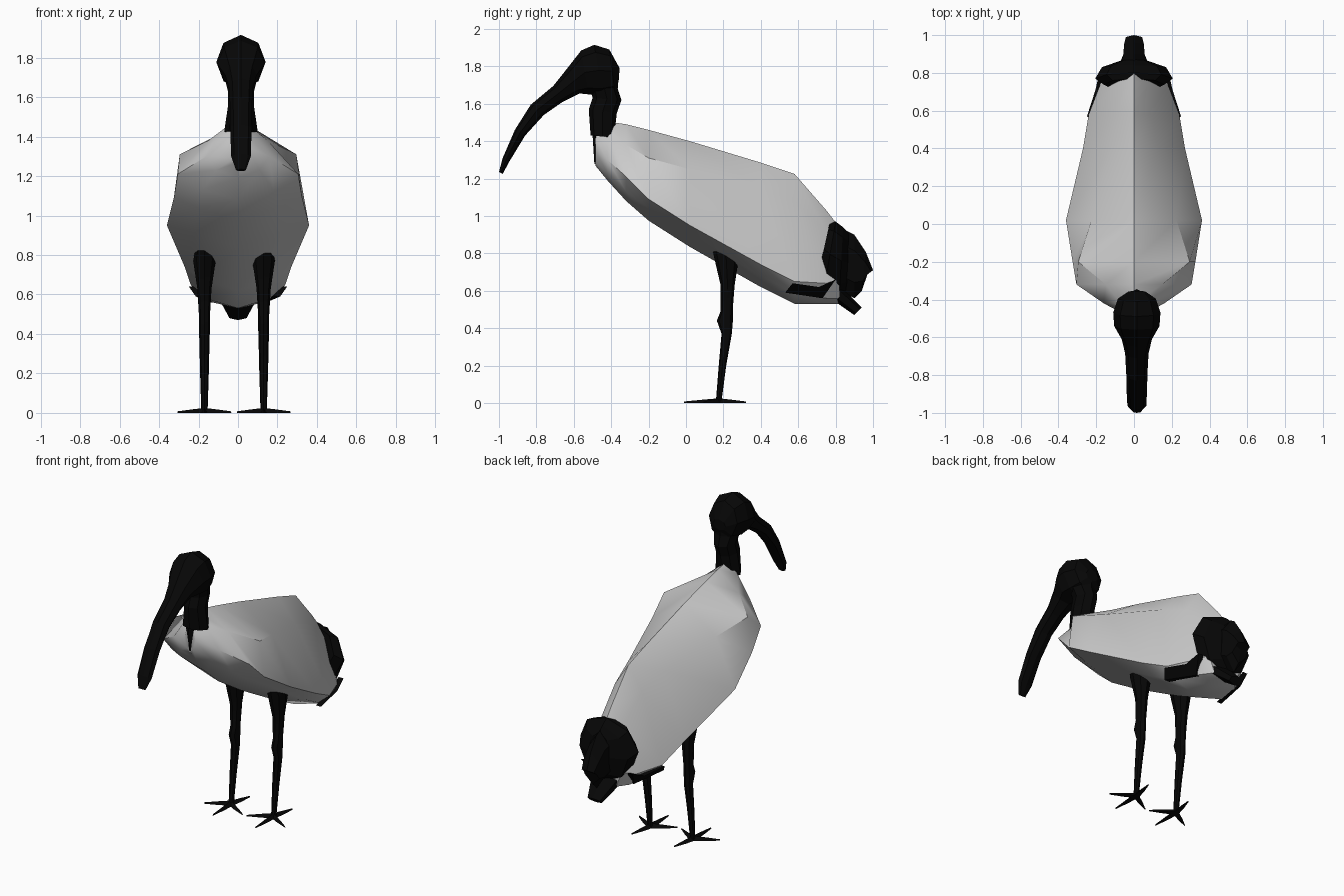
import bpy, bmesh, math
from math import sin, cos, pi

black = bpy.data.materials.new("black_plumage")
black.diffuse_color = (0.002, 0.002, 0.002, 1)


def skin(name, rings, mat=None, angle=0):
    """Join a row of closed rings into one capped mesh."""
    bm = bmesh.new()
    rows = [[bm.verts.new(p) for p in r] for r in rings]
    n = len(rows[0])
    for a, b in zip(rows, rows[1:]):
        for i in range(n):
            j = (i + 1) % n
            bm.faces.new((a[i], a[j], b[j], b[i]))
    bm.faces.new(rows[0])
    bm.faces.new(rows[-1][::-1])
    bmesh.ops.recalc_face_normals(bm, faces=bm.faces)
    me = bpy.data.meshes.new(name)
    bm.to_mesh(me)
    bm.free()
    ob = bpy.data.objects.new(name, me)
    bpy.context.collection.objects.link(ob)
    if mat:
        me.materials.append(mat)
    if angle:
        bpy.ops.object.select_all(action='DESELECT')
        ob.select_set(True)
        bpy.context.view_layer.objects.active = ob
        bpy.ops.object.shade_smooth_by_angle(angle=math.radians(angle))
    return ob


def tube(name, sections, cx=0, n=8, mat=black, angle=0):
    """Loft ellipses given as two opposite side-view points and a half width."""
    rings = []
    for y1, z1, y2, z2, w in sections:
        ring = []
        for k in range(n):
            a = 2 * pi * k / n
            t = (1 + cos(a)) / 2
            ring.append((cx + w * sin(a), y2 + (y1 - y2) * t, z2 + (z1 - z2) * t))
        rings.append(ring)
    return skin(name, rings, mat, angle)


# body: y, ridge z, back edge x z, side x z, belly edge x z, keel z
stations = [
    (-0.485, 1.44, 0.02, 1.42, 0.04, 1.35, 0.02, 1.29, 1.27),
    (-0.42, 1.505, 0.07, 1.44, 0.16, 1.30, 0.11, 1.23, 1.19),
    (-0.32, 1.49, 0.15, 1.38, 0.305, 1.21, 0.18, 1.13, 1.08),
    (-0.20, 1.46, 0.295, 1.31, 0.325, 1.09, 0.20, 1.04, 0.975),
    (0.02, 1.40, 0.225, 1.25, 0.36, 0.95, 0.22, 0.91, 0.835),
    (0.40, 1.285, 0.125, 1.15, 0.27, 0.74, 0.19, 0.68, 0.62),
    (0.58, 1.225, 0.095, 1.08, 0.24, 0.65, 0.18, 0.585, 0.53),
    (0.75, 1.03, 0.08, 0.92, 0.175, 0.64, 0.13, 0.56, 0.53),
    (0.82, 0.94, 0.06, 0.86, 0.12, 0.66, 0.08, 0.56, 0.53),
]
rings = []
for y, top, bx, bz, sx, sz, lx, lz, keel in stations:
    half = [(bx, y, bz), (sx, y, sz), (lx, y, lz)]
    rings.append([(0, y, top)] + half + [(0, y, keel)]
                 + [(-x, yy, z) for x, yy, z in half[::-1]])
skin("body", rings, None, 35)

# neck, then head running into the curved bill
tube("neck", [(-0.385, 1.42, -0.51, 1.43, 0.085),
              (-0.37, 1.55, -0.52, 1.57, 0.065),
              (-0.345, 1.62, -0.50, 1.63, 0.065),
              (-0.365, 1.68, -0.51, 1.69, 0.08),
              (-0.36, 1.76, -0.52, 1.76, 0.10)], 0.015)
tube("head_and_bill", [(-0.355, 1.79, -0.36, 1.72, 0.045),
                       (-0.41, 1.89, -0.38, 1.66, 0.10),
                       (-0.49, 1.915, -0.45, 1.64, 0.125),
                       (-0.56, 1.885, -0.52, 1.65, 0.12),
                       (-0.65, 1.77, -0.57, 1.655, 0.08),
                       (-0.71, 1.695, -0.66, 1.61, 0.062),
                       (-0.83, 1.595, -0.76, 1.54, 0.056),
                       (-0.915, 1.46, -0.86, 1.43, 0.054),
                       (-0.98, 1.31, -0.945, 1.29, 0.05),
                       (-1.0, 1.235, -0.98, 1.225, 0.025)], 0.015)
tube("throat_stripe", [(-0.47, 1.44, -0.50, 1.44, 0.03),
                       (-0.47, 1.27, -0.49, 1.28, 0.012)], 0, 4)

# ragged black tail
tube("tail_cover", [(0.77, 0.97, 0.705, 0.68, 0.16),
                    (0.80, 0.97, 0.74, 0.62, 0.205),
                    (0.84, 0.94, 0.82, 0.58, 0.17),
                    (0.87, 0.91, 0.86, 0.60, 0.07)])
tube("tail_upper", [(0.84, 0.93, 0.82, 0.60, 0.08),
                    (0.90, 0.90, 0.90, 0.56, 0.065),
                    (0.96, 0.81, 0.94, 0.60, 0.06),
                    (1.0, 0.71, 0.96, 0.68, 0.05)], 0, 6)
tube("tail_lower", [(0.72, 0.64, 0.72, 0.57, 0.13),
                    (0.83, 0.62, 0.80, 0.54, 0.10),
                    (0.94, 0.51, 0.90, 0.47, 0.05)], 0, 6)

for s, side in ((1, "right"), (-1, "left")):
    # black wing tips along the rump
    pts = [(0.21, 0.53, 0.59), (0.245, 0.57, 0.64), (0.20, 0.71, 0.62),
           (0.18, 0.80, 0.66), (0.14, 0.73, 0.56)]
    skin("wing_tip_" + side,
         [[(s * (x + d), y, z) for x, y, z in pts] for d in (-0.03, 0.004)], black)

    # leg, slightly off centre as a pair
    cx = 0.15 * s - 0.02
    tube("leg_" + side, [(0.25, 0.83, 0.14, 0.84, 0.045),
                         (0.28, 0.76, 0.15, 0.78, 0.057),
                         (0.26, 0.63, 0.185, 0.63, 0.036),
                         (0.25, 0.50, 0.185, 0.49, 0.028),
                         (0.25, 0.43, 0.165, 0.44, 0.028),
                         (0.245, 0.37, 0.19, 0.37, 0.026),
                         (0.215, 0.20, 0.175, 0.20, 0.022),
                         (0.19, 0.01, 0.16, 0.01, 0.016)], cx, 8, black, 40)

    # four pointed toes
    root = (cx, 0.175)
    for k, (dx, dy) in enumerate(((0, -0.185), (0.135, -0.08), (-0.135, -0.08), (0.03, 0.145))):
        length = math.hypot(dx, dy)
        px, py = -dy / length, dx / length
        toe = []
        for t, w, h in ((-0.06, 0.018, 0.026), (0.45, 0.014, 0.018), (1, 0.002, 0.008)):
            x, y = root[0] + dx * t, root[1] + dy * t
            toe.append([(x + px * w, y + py * w, 0), (x, y, h), (x - px * w, y - py * w, 0)])
        skin(f"toe_{side}_{k + 1}", toe, black)
